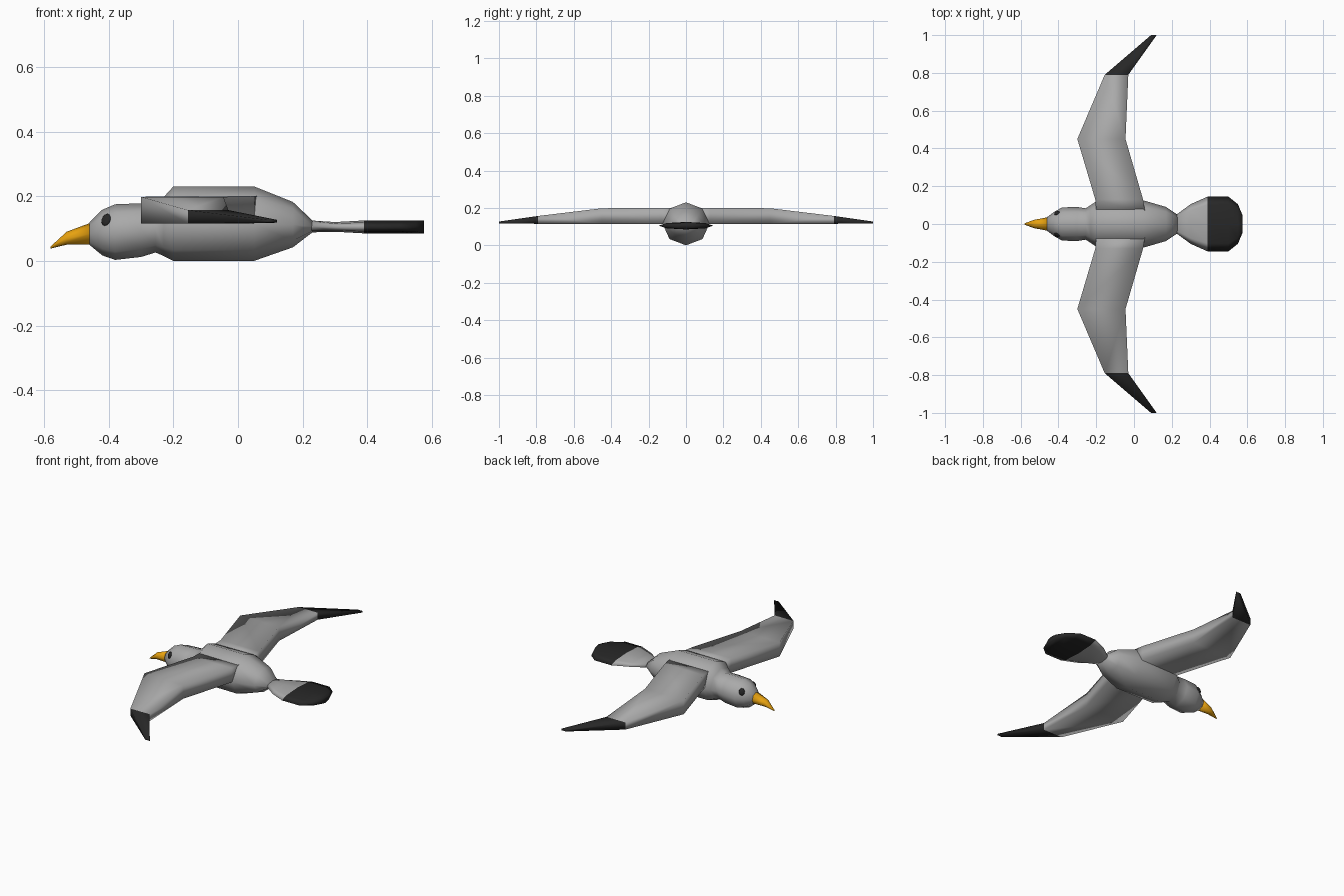
import bpy, bmesh
from math import cos, sin, tau
from mathutils import Vector

cube = bpy.data.objects.get("Cube")
if cube:
    bpy.data.objects.remove(cube, do_unlink=True)


def material(name, rgb):
    m = bpy.data.materials.new(name)
    m.use_nodes = True
    m.diffuse_color = (*rgb, 1)
    bsdf = next(n for n in m.node_tree.nodes if n.type == 'BSDF_PRINCIPLED')
    bsdf.inputs["Base Color"].default_value = (*rgb, 1)
    return m


grey = material("feather grey", (0.40, 0.40, 0.40))
black = material("tip black", (0.02, 0.02, 0.02))
orange = material("beak orange", (0.80, 0.36, 0.005))


def loft(name, rings, mats, is_tip=None):
    """Skin a list of equal rings, cap both ends and shade smooth."""
    bm = bmesh.new()
    loops = [[bm.verts.new(p) for p in ring] for ring in rings]
    n = len(loops[0])
    for a, b in zip(loops, loops[1:]):
        for i in range(n):
            j = (i + 1) % n
            bm.faces.new((a[i], a[j], b[j], b[i]))
    bm.faces.new(loops[0])
    bm.faces.new(loops[-1])
    bmesh.ops.recalc_face_normals(bm, faces=bm.faces)
    for f in bm.faces:
        f.smooth = True
        if is_tip and is_tip(f.calc_center_median()):
            f.material_index = 1
    me = bpy.data.meshes.new(name)
    bm.to_mesh(me)
    bm.free()
    for m in mats:
        me.materials.append(m)
    ob = bpy.data.objects.new(name, me)
    bpy.context.collection.objects.link(ob)
    return ob


def oval(x, half_width, low, high, sides=8):
    """Ring across the length of the bird."""
    mid, half = (low + high) / 2, (high - low) / 2
    return [(x, half_width * cos(tau * i / sides), mid + half * sin(tau * i / sides))
            for i in range(sides)]


# Head, neck and body: x, half width, bottom, top
body = [(-0.46, 0.036, 0.05, 0.118), (-0.42, 0.066, 0.017, 0.158),
        (-0.38, 0.088, 0.003, 0.175), (-0.30, 0.09, 0.012, 0.178),
        (-0.255, 0.083, 0.026, 0.178), (-0.23, 0.1, 0.015, 0.197),
        (-0.20, 0.12, 0.0, 0.23), (0.05, 0.125, 0.0, 0.23),
        (0.17, 0.09, 0.042, 0.182), (0.23, 0.05, 0.088, 0.125)]
loft("body", [oval(*s) for s in body], [grey])

# Fan tail with a black end
tail = [(0.225, 0.05, 0.088, 0.125), (0.30, 0.105, 0.09, 0.12),
        (0.39, 0.145, 0.085, 0.125), (0.50, 0.145, 0.085, 0.125),
        (0.55, 0.105, 0.085, 0.125), (0.575, 0.045, 0.085, 0.125)]
loft("tail", [oval(*s) for s in tail], [grey, black], lambda c: c.x > 0.39)

# Hooked beak
beak = [(-0.455, 0.036, 0.05, 0.118), (-0.53, 0.022, 0.05, 0.09),
        (-0.58, 0.003, 0.038, 0.044)]
loft("beak", [oval(*s) for s in beak], [orange])

# Wings: distance out, leading edge, trailing edge, bottom, top
wing = [(0.06, -0.2, 0.06, 0.115, 0.2), (0.13, -0.205, 0.048, 0.115, 0.2),
        (0.45, -0.3, -0.045, 0.115, 0.198), (0.79, -0.155, -0.03, 0.115, 0.157),
        (1.0, 0.09, 0.12, 0.118, 0.127)]
for side, label in ((-1, "near"), (1, "far")):
    rings = [[(lead, side * y, low), (trail, side * y, low),
              (trail, side * y, high), (lead, side * y, high)]
             for y, lead, trail, low, high in wing]
    loft(label + "_wing", rings, [grey, black], lambda c: abs(c.y) > 0.79)

    # Eye set into the side of the head
    bpy.ops.mesh.primitive_uv_sphere_add(segments=12, ring_count=6, radius=1,
                                         location=(-0.408, side * 0.058, 0.127))
    eye = bpy.context.object
    eye.name = label + "_eye"
    eye.scale = (0.016, 0.02, 0.008)
    eye.rotation_euler = Vector((-0.5, side * 0.8, 0.35)).to_track_quat('Z', 'Y').to_euler()
    eye.data.materials.append(black)
    bpy.ops.object.shade_smooth()
